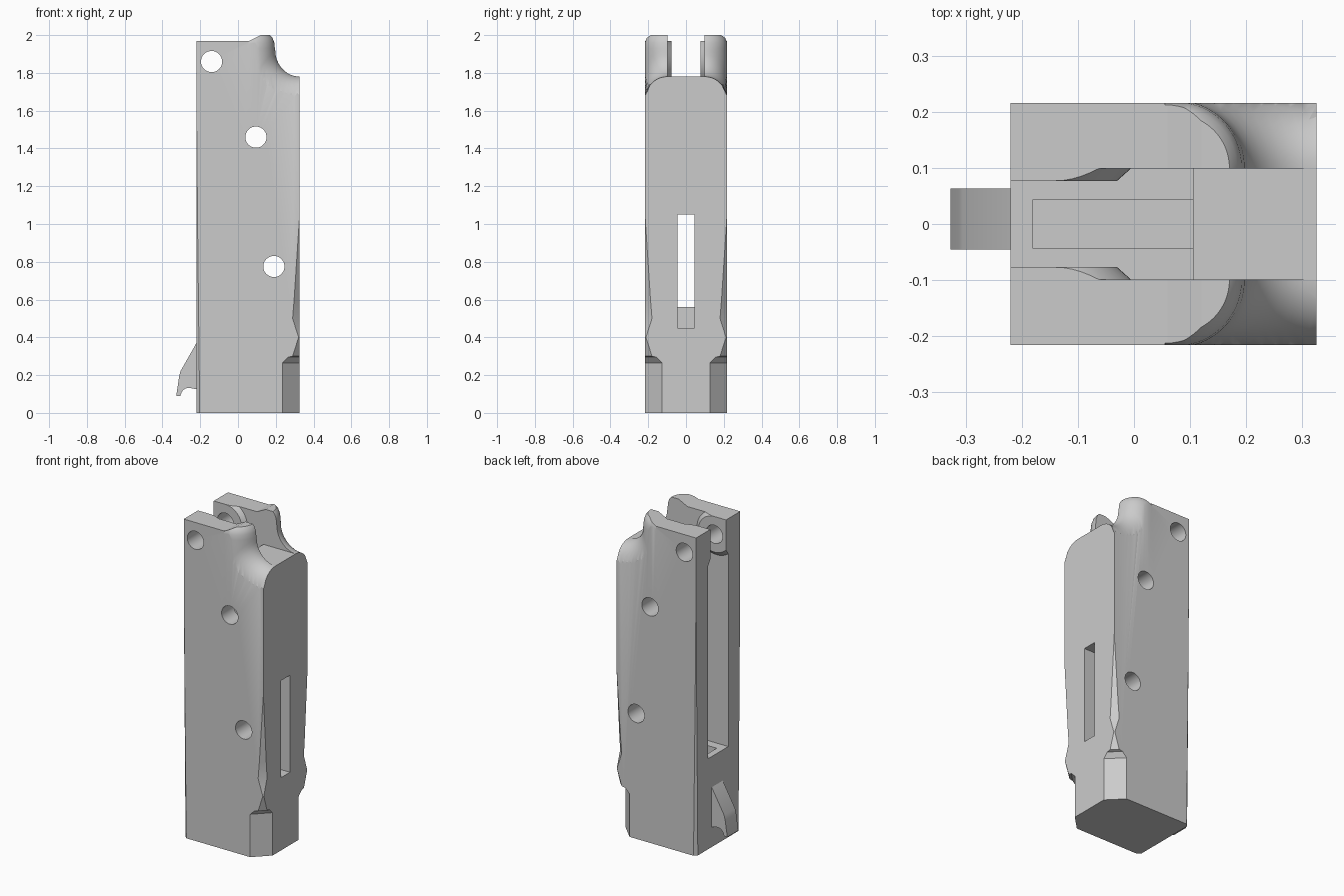
import bpy, bmesh
from math import sin, cos, radians, sqrt
from mathutils import Matrix

cube = bpy.data.objects.get("Cube")
if cube:
    bpy.data.objects.remove(cube, do_unlink=True)

grey = bpy.data.materials.new("plain_grey")
grey.use_nodes = True
grey.diffuse_color = (0.6, 0.6, 0.6, 1)
grey.node_tree.nodes["Principled BSDF"].inputs["Base Color"].default_value = (0.6, 0.6, 0.6, 1)

HALF = 0.216            # half thickness in y
BACK, FRONT = -0.22, 0.325


def finish(name, bm):
    bmesh.ops.recalc_face_normals(bm, faces=bm.faces)
    mesh = bpy.data.meshes.new(name)
    bm.to_mesh(mesh)
    bm.free()
    mesh.materials.append(grey)
    obj = bpy.data.objects.new(name, mesh)
    bpy.context.collection.objects.link(obj)
    return obj


def loft(name, rings):
    """Closed solid through rings with equal point counts, capped at both ends."""
    bm = bmesh.new()
    rows = [[bm.verts.new(p) for p in ring] for ring in rings]
    n = len(rows[0])
    for a, b in zip(rows, rows[1:]):
        for i in range(n):
            j = (i + 1) % n
            bm.faces.new((a[i], a[j], b[j], b[i]))
    bm.faces.new(rows[0])
    bm.faces.new(rows[-1])
    return finish(name, bm)


def side_prism(name, profile, y0, y1):
    """Extrude an x-z outline along y."""
    return loft(name, [[(x, y, z) for x, z in profile] for y in (y0, y1)])


def box(name, x0, x1, y0, y1, z0, z1):
    return side_prism(name, [(x0, z0), (x1, z0), (x1, z1), (x0, z1)], y0, y1)


def pin(name, x, z, y0, r0, y1, r1):
    """Round pin or cone along y."""
    bm = bmesh.new()
    turn = Matrix.Translation((x, (y0 + y1) / 2, z)) @ Matrix.Rotation(radians(-90), 4, 'X')
    bmesh.ops.create_cone(bm, cap_ends=True, segments=48, radius1=r0, radius2=r1,
                          depth=y1 - y0, matrix=turn)
    return finish(name, bm)


def cut(target, cutter):
    mod = target.modifiers.new("cut", 'BOOLEAN')
    mod.operation = 'DIFFERENCE'
    mod.solver = 'EXACT'
    mod.object = cutter
    with bpy.context.temp_override(object=target, active_object=target):
        bpy.ops.object.modifier_apply(modifier=mod.name)
    bpy.data.objects.remove(cutter, do_unlink=True)


# Main block with the small rise at its upper end
body = side_prism("grip_body", [(BACK, 0), (FRONT, 0), (FRONT, 2), (0.12, 2),
                                (0.09, 1.985), (0.06, 1.97), (BACK, 1.97)], -HALF, HALF)

# Long channel, open at the back and top, leaving bosses around the upper pin
channel = side_prism("channel_cutter", [(-0.3, 0.56), (0.105, 0.56), (0.105, 1.78),
                                        (0.4, 1.78), (0.4, 2.2), (-0.3, 2.2)], -0.099, 0.099)
PIN_X, PIN_Z = -0.14, 1.86
for s in (-1, 1):
    inner, outer = (0.077, 0.11), (0.101, 0.137)
    ends = [(s * y, r) for y, r in (inner, outer)]
    ends.sort()
    cut(channel, pin("boss", PIN_X, PIN_Z, *ends[0], *ends[1]))
    ys = sorted((s * 0.077, s * 0.12))
    cut(channel, box("boss_back", -0.4, PIN_X, *ys, PIN_Z, 1.98))
cut(body, channel)

# Window in the front wall, running into a pocket in the channel floor
cut(body, box("window_cutter", -0.18, 0.5, -0.044, 0.044, 0.45, 1.05))

# Cross holes
for x, z in ((PIN_X, PIN_Z), (0.095, 1.46), (0.19, 0.775)):
    cut(body, pin("hole_cutter", x, z, -0.5, 0.056, 0.5, 0.056))


# Rounded ears with a cove that falls onto rounded shoulders
def shoulder(y):
    over = min(max(abs(y) - 0.1, 0), 0.115)
    return 1.665 + sqrt(0.115 ** 2 - over ** 2)


EAR = 0.12
ear_top = [(0.08, 2.03), (0.095, 2.0), (0.108, 1.985), (0.117, 1.96), (EAR, 1.93)]
cove = [(EAR + 0.002 + 0.13 * (1 - cos(radians(a))), 0.14 * (1 - sin(radians(a))))
        for a in range(0, 91, 10)]
cove += [(r, 0) for r in (0.28, 0.31, 0.35, 0.5)]
for s in (-1, 1):
    rings = []
    for deg in range(-4, 101, 4):
        c, d = cos(radians(deg)), sin(radians(deg))
        profile = list(ear_top)
        profile += [(r, shoulder(0.1 + r * d) + h) for r, h in cove]
        profile += [(0.5, 2.2), (0.08, 2.2)]
        rings.append([(0.075 + r * c, s * (0.1 + r * d), z) for r, z in profile])
    cut(body, loft("ear_cutter", rings))


# Corner cuts whose depth changes with height
def corner_cut(x, sx, sy, depths):
    rings = []
    for z, a in depths:
        e = 0.02
        rings.append([(x + sx * e, sy * (HALF - a - e), z),
                      (x + sx * e, sy * (HALF + e), z),
                      (x - sx * (a + e), sy * (HALF + e), z)])
    cut(body, loft("corner_cutter", rings))


for s in (-1, 1):
    corner_cut(FRONT, 1, s, [(1.06, -0.002), (0.6, 0.028), (0.5, 0.036), (0.4, 0.004),
                             (0.3, 0.036), (0.295, 0.06), (0.265, 0.09), (-0.05, 0.09)])
    corner_cut(BACK, -1, s, [(1.9, -0.002), (1.0, 0.006), (-0.05, 0.018)])

# Hooked catch at the lower back
hook = [(-0.2, 0.40), (BACK, 0.37), (-0.305, 0.22), (-0.312, 0.19), (-0.327, 0.09), (-0.305, 0.09)]
hook += [(-0.26 + 0.043 * cos(radians(a)), 0.09 + 0.043 * sin(radians(a)))
         for a in range(165, 75, -15)]
hook += [(BACK, 0.125), (-0.2, 0.125)]
catch = side_prism("rear_catch", hook, -0.045, 0.063)

# Smooth curves, crisp edges
for obj in (body, catch):
    bpy.ops.object.select_all(action='DESELECT')
    obj.select_set(True)
    bpy.context.view_layer.objects.active = obj
    bpy.ops.object.shade_smooth_by_angle(angle=radians(25))
